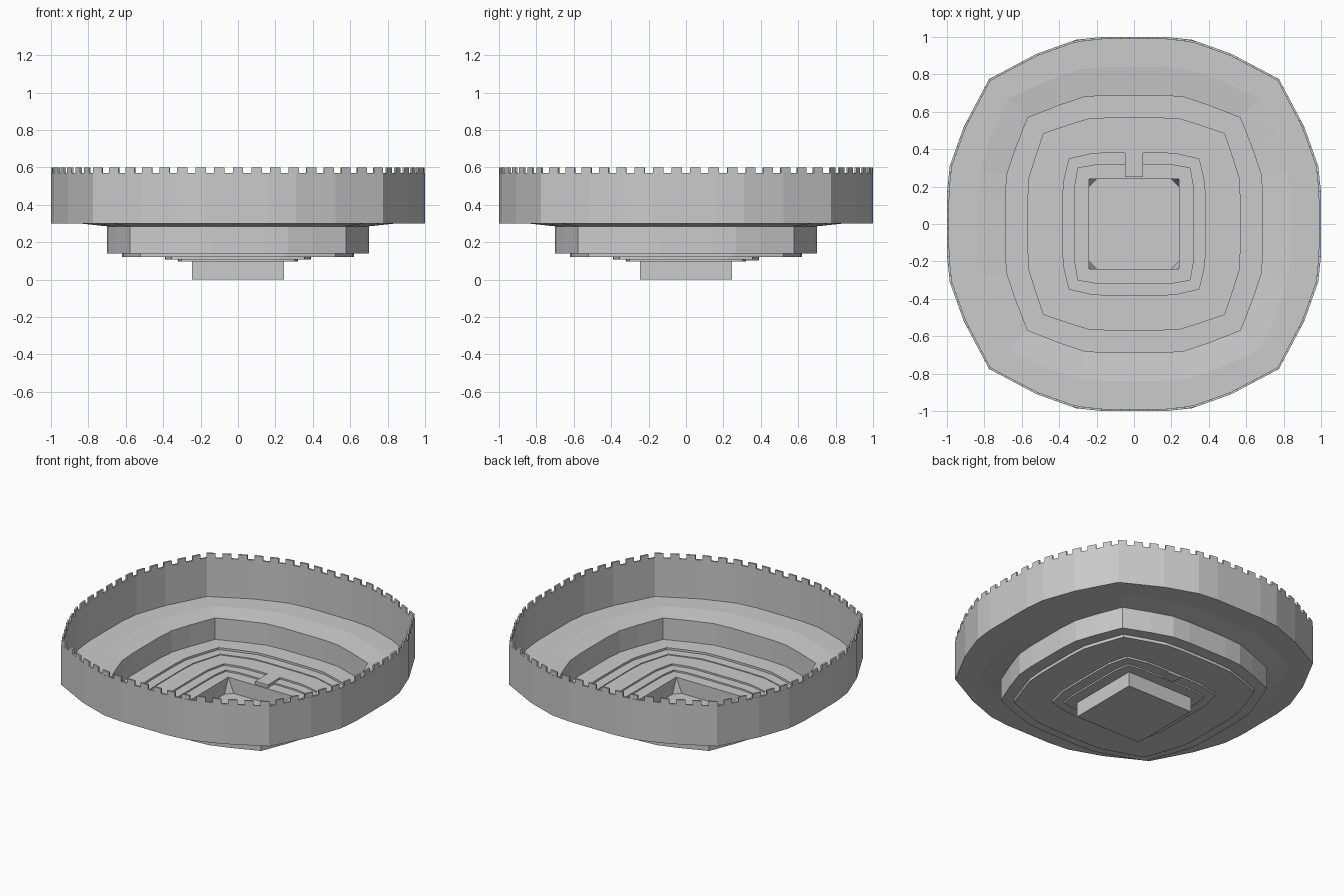
import bpy, bmesh
from mathutils import Vector

if "Cube" in bpy.data.objects:
    bpy.data.objects.remove(bpy.data.objects["Cube"])

grey = bpy.data.materials.new("light_grey")
grey.diffuse_color = (0.6, 0.6, 0.6, 1)
grey.use_nodes = True
grey.node_tree.nodes["Principled BSDF"].inputs["Base Color"].default_value = grey.diffuse_color


def outline(r):
    """Rounded-square ring of half width r: square at the pit, rounder at the rim."""
    t = (r - 0.246) / 0.754
    d = 0.246 + 0.529 * t + 0.05 * t * (1 - t)
    b = (r - 0.015 * t, 0.2 + 0.11 * t)
    c = (r - 0.09 * t, 0.223 + 0.297 * t)
    a = (r, 0.1 + 0.07 * t)
    quad = [a, b, c, (d, d)] + [(y, x) for x, y in (c, b, a)]
    pts = []
    for _ in range(4):
        pts += quad
        quad = [(-y, x) for x, y in quad]
    return [Vector(p) for p in pts]


def finish(name, bm):
    bmesh.ops.recalc_face_normals(bm, faces=bm.faces)
    me = bpy.data.meshes.new(name)
    bm.to_mesh(me)
    bm.free()
    ob = bpy.data.objects.new(name, me)
    bpy.context.collection.objects.link(ob)
    me.materials.append(grey)
    return ob


# Terraced bowl: outer skin upwards, then inner skin back down
profile = [(.246, 0), (.246, .098), (.32, .098), (.32, .108), (.39, .108), (.39, .12),
           (.62, .12), (.62, .14), (.70, .14), (.70, .285), (.84, .3), (1, .3), (1, .57),
           (.988, .57), (.988, .308), (.84, .308), (.688, .293), (.688, .148),
           (.567, .148), (.567, .134), (.503, .134), (.503, .128), (.38, .128),
           (.38, .117), (.316, .117), (.316, .107), (.24, .107), (.24, .008)]
bm = bmesh.new()
loops = [[bm.verts.new((p.x, p.y, z)) for p in outline(r)] for r, z in profile]
for lo, hi in zip(loops, loops[1:]):
    n = len(lo)
    for i in range(n):
        j = (i + 1) % n
        bm.faces.new((lo[i], lo[j], hi[j], hi[i]))
bm.faces.new(loops[0])
bm.faces.new(loops[-1])
finish("terraced_bowl", bm)

# Battlements: evenly spaced blocks along the rim
outer, inner = outline(1), outline(.988)
n = len(outer)
lengths = [(outer[(i + 1) % n] - outer[i]).length for i in range(n)]
total = sum(lengths)


def rim_point(s):
    """Outer and inner rim positions at distance s from the middle of the +x side."""
    s = (s - outer[0].y) % total
    for i, length in enumerate(lengths):
        if s <= length or i == n - 1:
            f = s / length
            j = (i + 1) % n
            return outer[i].lerp(outer[j], f), inner[i].lerp(inner[j], f)
        s -= length


bm = bmesh.new()
count = 66
step = total / count
for k in range(count):
    o0, i0 = rim_point((k + 0.22) * step)
    o1, i1 = rim_point((k + 0.78) * step)
    base = [bm.verts.new((p.x, p.y, .57)) for p in (o0, o1, i1, i0)]
    top = [bm.verts.new((p.x, p.y, .6)) for p in (o0, o1, i1, i0)]
    bm.faces.new(top)
    for i in range(4):
        j = (i + 1) % 4
        bm.faces.new((base[i], base[j], top[j], top[i]))
finish("battlements", bm)

# Landing reaching in to the pit edge
bm = bmesh.new()
bmesh.ops.create_cube(bm, size=1)
for v in bm.verts:
    v.co = (v.co.x * 0.094, 0.32 + v.co.y * 0.14, 0.115 + v.co.z * 0.026)
finish("landing", bm)

# Sloped corner pieces inside the pit
bm = bmesh.new()
for sx in (-1, 1):
    for sy in (-1, 1):
        tri = [(sx * .2, sy * .24, .008), (sx * .24, sy * .2, .008), (sx * .24, sy * .24, .105)]
        bm.faces.new([bm.verts.new(p) for p in tri])
finish("pit_corners", bm)
